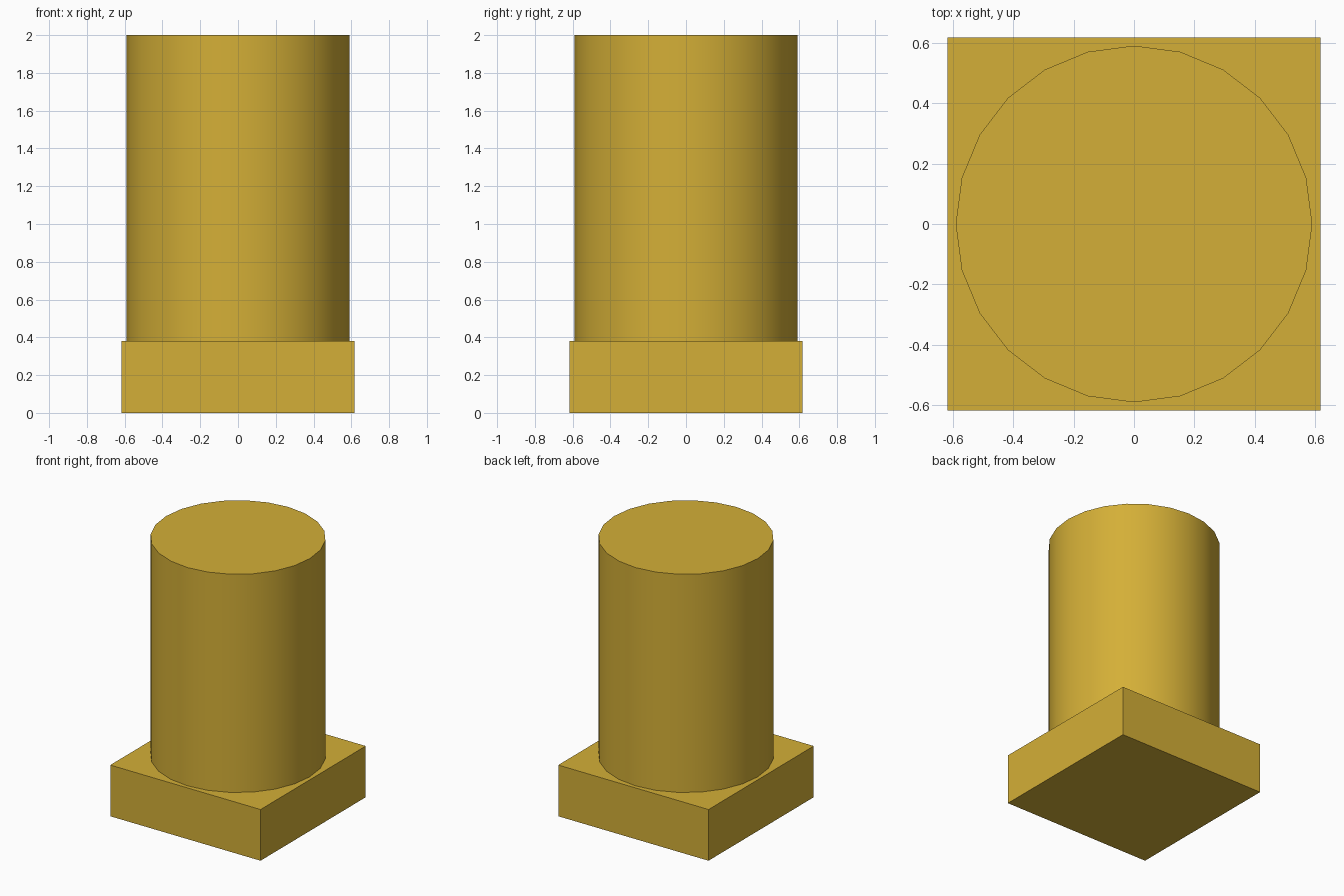
import bpy
import math

# Remove the default cube
default = bpy.data.objects.get("Cube")
if default:
    bpy.data.objects.remove(default, do_unlink=True)

HALF_WIDTH = 0.617
BASE_HEIGHT = 0.38
TOTAL_HEIGHT = 2.0
RADIUS = 0.59

# Single gold material
gold = bpy.data.materials.new("gold")
gold.use_nodes = True
colour = (0.658, 0.429, 0.038, 1.0)
gold.diffuse_color = colour
for node in gold.node_tree.nodes:
    if node.type == 'BSDF_PRINCIPLED':
        node.inputs["Base Color"].default_value = colour


def finish(name):
    obj = bpy.context.object
    obj.name = name
    obj.data.name = name
    obj.data.materials.append(gold)
    bpy.ops.object.transform_apply(location=False, rotation=True, scale=True)
    return obj


# Square plinth
bpy.ops.mesh.primitive_cube_add(size=1, location=(0, 0, BASE_HEIGHT / 2))
bpy.context.object.scale = (2 * HALF_WIDTH, 2 * HALF_WIDTH, BASE_HEIGHT)
finish("square_base")

# Round column standing on the plinth
column_height = TOTAL_HEIGHT - BASE_HEIGHT
bpy.ops.mesh.primitive_cylinder_add(
    vertices=24, radius=RADIUS, depth=column_height,
    location=(0, 0, BASE_HEIGHT + column_height / 2))
finish("round_column")
bpy.ops.object.shade_smooth_by_angle(angle=math.radians(30))
